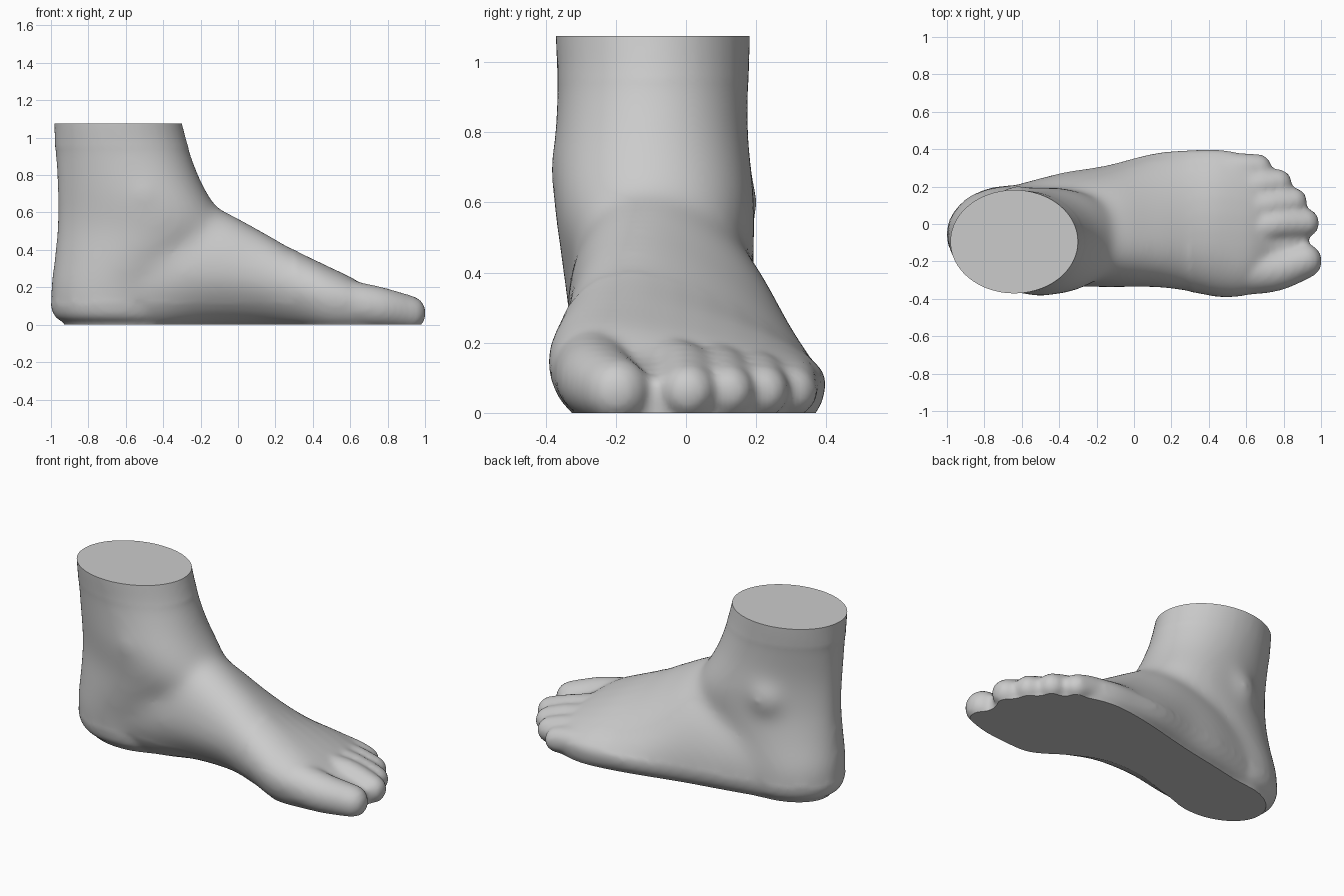
import bpy, bmesh, math
from mathutils import Vector, Matrix

if "Cube" in bpy.data.objects:
    bpy.data.objects.remove(bpy.data.objects["Cube"])

TOP = 1.075     # height of the flat cut through the leg


def spline(rows, steps):
    """Catmull-Rom interpolation through rows of numbers."""
    out = []
    for i in range(len(rows) - 1):
        p0, p1 = rows[max(i - 1, 0)], rows[i]
        p2, p3 = rows[i + 1], rows[min(i + 2, len(rows) - 1)]
        for s in range(steps):
            t = s / steps
            out.append([0.5 * (2 * b + (c - a) * t + (2 * a - 5 * b + 4 * c - d) * t * t
                               + (3 * b - a - 3 * c + d) * t ** 3)
                        for a, b, c, d in zip(p0, p1, p2, p3)])
    return out + [list(rows[-1])]


def loft(bm, rings):
    """Closed tube through rings of equal point count."""
    loops = [[bm.verts.new(p) for p in ring] for ring in rings]
    n = len(loops[0])
    for a, b in zip(loops, loops[1:]):
        for i in range(n):
            j = (i + 1) % n
            bm.faces.new((a[i], a[j], b[j], b[i]))
    bm.faces.new(loops[0])
    bm.faces.new(loops[-1])


def ball(bm, x, y, z, r):
    bmesh.ops.create_icosphere(bm, subdivisions=3, radius=r,
                               matrix=Matrix.Translation((x, y, z)))


def leg_ring(z, back, front, y0, y1, k):
    """Egg-shaped level section, narrower at the back by k."""
    cx, cy, a, b = (back + front) / 2, (y0 + y1) / 2, (front - back) / 2, (y1 - y0) / 2
    ring = []
    for i in range(40):
        t = math.tau * i / 40
        ring.append((cx + a * math.cos(t), cy + b * math.sin(t) * (1 + k * math.cos(t)), z))
    return ring


def foot_section(x, top, ridge, med, lat, smed, slat, zm, zl, p_lat):
    """Upright section: rounded instep above, flat sole below."""
    def upper(edge, zw, p):
        return [(x, ridge + (edge - ridge) * math.cos(t) ** (2 / p),
                 zw + (top - zw) * math.sin(t) ** (2 / p)) for t in angles]

    def lower(edge, sole, zw, p):
        return [(x, sole + (edge - sole) * math.cos(t) ** (2 / p),
                 zw * (1 - math.sin(t) ** (2 / p))) for t in angles]

    angles = [math.pi / 2 * i / 9 * 0.9999 for i in range(10)]
    ring = upper(lat, zl, p_lat)
    ring += upper(med, zm, 2.1)[-2::-1]
    ring += lower(med, smed, zm, 1.7)[1:]
    ring += [(x, smed, -0.1), (x, slat, -0.1)]
    ring += lower(lat, slat, zl, 2.0)[:0:-1]
    return ring


# Leg and heel: z, back x, front x, inner y, outer y, back narrowing
leg = [
    (1.20, -0.988, -0.33, -0.372, 0.183, 0.0),
    (1.08, -0.983, -0.30, -0.372, 0.183, 0.0),
    (0.95, -0.979, -0.265, -0.367, 0.179, 0.04),
    (0.80, -0.973, -0.21, -0.372, 0.176, 0.13),
    (0.70, -0.969, -0.16, -0.378, 0.183, 0.18),
    (0.60, -0.968, -0.10, -0.374, 0.192, 0.18),
    (0.50, -0.972, -0.07, -0.362, 0.193, 0.14),
    (0.35, -0.985, -0.20, -0.345, 0.195, 0.08),
    (0.20, -1.004, -0.30, -0.325, 0.205, 0.0),
    (0.10, -1.001, -0.32, -0.315, 0.205, 0.0),
    (0.04, -0.977, -0.33, -0.295, 0.190, 0.0),
    (0.00, -0.925, -0.34, -0.250, 0.160, 0.0),
    (-0.10, -0.91, -0.34, -0.235, 0.150, 0.0),
]
# Foot: x, top z, ridge y, inner y, outer y, sole inner y, sole outer y,
# widest z inner/outer, fullness of the outer slope
foot = [
    (-0.70, 0.50, -0.08, -0.290, 0.190, -0.22, 0.13, 0.15, 0.12, 1.9),
    (-0.40, 0.60, -0.08, -0.330, 0.270, -0.18, 0.19, 0.25, 0.12, 1.8),
    (-0.15, 0.635, -0.10, -0.340, 0.312, -0.10, 0.24, 0.28, 0.11, 1.7),
    (0.10, 0.518, -0.13, -0.340, 0.376, -0.10, 0.30, 0.25, 0.10, 1.45),
    (0.30, 0.402, -0.15, -0.364, 0.395, -0.19, 0.345, 0.20, 0.10, 1.4),
    (0.47, 0.318, -0.17, -0.392, 0.396, -0.30, 0.36, 0.15, 0.10, 1.5),
    (0.62, 0.245, -0.18, -0.378, 0.358, -0.31, 0.32, 0.12, 0.09, 1.6),
    (0.74, 0.165, -0.10, -0.340, 0.275, -0.29, 0.24, 0.08, 0.07, 1.8),
    (0.85, 0.125, -0.08, -0.270, 0.170, -0.25, 0.15, 0.06, 0.06, 2.0),
    (0.93, 0.090, -0.08, -0.220, 0.045, -0.20, 0.03, 0.05, 0.05, 2.0),
]
# Toes, big to small: knuckle, middle and tip as x, y, z, radius
toes = [
    [(0.57, -0.258, 0.118, 0.125), (0.75, -0.25, 0.092, 0.112), (0.91, -0.198, 0.062, 0.096)],
    [(0.55, -0.06, 0.125, 0.10), (0.74, -0.005, 0.108, 0.09), (0.912, 0.005, 0.062, 0.08)],
    [(0.52, 0.08, 0.115, 0.10), (0.71, 0.10, 0.10, 0.086), (0.85, 0.118, 0.062, 0.077)],
    [(0.48, 0.19, 0.10, 0.09), (0.65, 0.205, 0.092, 0.082), (0.768, 0.218, 0.062, 0.077)],
    [(0.45, 0.295, 0.085, 0.09), (0.58, 0.300, 0.078, 0.08), (0.662, 0.300, 0.062, 0.075)],
]

bm = bmesh.new()
loft(bm, [leg_ring(*r) for r in spline(leg, 4)])
loft(bm, [foot_section(*r) for r in spline(foot, 5)])
for toe in toes:
    for row in spline(toe, 7):
        ball(bm, *row)
# Ankle bones
ball(bm, -0.62, 0.047, 0.60, 0.165)
ball(bm, -0.50, -0.228, 0.70, 0.165)
bmesh.ops.recalc_face_normals(bm, faces=bm.faces[:])

mesh = bpy.data.meshes.new("foot")
bm.to_mesh(mesh)
bm.free()
obj = bpy.data.objects.new("foot", mesh)
bpy.context.collection.objects.link(obj)

# Fuse the parts into one smooth skin
remesh = obj.modifiers.new("fuse", 'REMESH')
remesh.mode = 'VOXEL'
remesh.voxel_size = 0.016
soften = obj.modifiers.new("soften", 'SMOOTH')
soften.factor = 0.5
soften.iterations = 9
bpy.context.view_layer.update()
skin = bpy.data.meshes.new_from_object(
    obj.evaluated_get(bpy.context.evaluated_depsgraph_get()))
obj.modifiers.clear()
obj.data = skin
skin.name = "foot"

bm = bmesh.new()
bm.from_mesh(skin)
# Blend the ankle into the instep
ankle = [v for v in bm.verts if v.co.x < 0.3 and 0.12 < v.co.z < 0.95]
for _ in range(40):
    bmesh.ops.smooth_vert(bm, verts=ankle, factor=0.5,
                          use_axis_x=True, use_axis_y=True, use_axis_z=True)
# Flat cuts at the sole and across the leg, with crisp rims
for height, direction in ((0.0, -1), (TOP, 1)):
    cut = bmesh.ops.bisect_plane(
        bm, geom=bm.verts[:] + bm.edges[:] + bm.faces[:], dist=1e-5,
        plane_co=Vector((0, 0, height)), plane_no=Vector((0, 0, direction)),
        clear_outer=True)
    rim = [e for e in cut["geom_cut"]
           if isinstance(e, bmesh.types.BMEdge) and e.is_boundary]
    bmesh.ops.edgeloop_fill(bm, edges=rim)
    for e in rim:
        e.smooth = False
bmesh.ops.recalc_face_normals(bm, faces=bm.faces[:])
bm.to_mesh(skin)
bm.free()

# Plain grey
grey = bpy.data.materials.new("light grey")
grey.use_nodes = True
colour = (0.6, 0.6, 0.6, 1.0)
grey.diffuse_color = colour
grey.node_tree.nodes["Principled BSDF"].inputs["Base Color"].default_value = colour
skin.materials.clear()
skin.materials.append(grey)

bpy.ops.object.select_all(action='DESELECT')
obj.select_set(True)
bpy.context.view_layer.objects.active = obj
bpy.ops.object.shade_smooth_by_angle(angle=math.radians(50), keep_sharp_edges=True)
